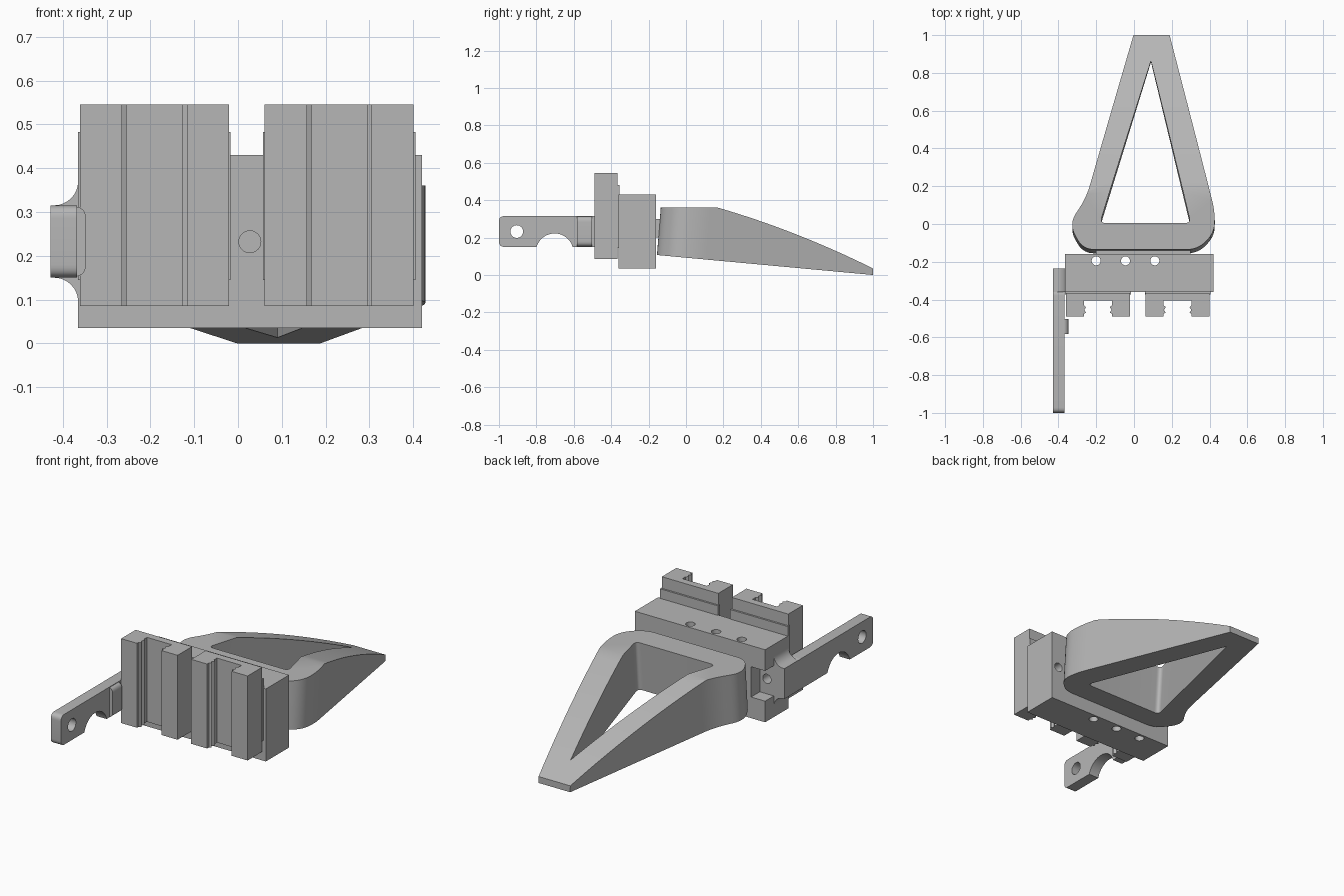
import bpy, bmesh, math
from mathutils import Vector

cube = bpy.data.objects.get("Cube")
if cube:
    bpy.data.objects.remove(cube, do_unlink=True)

grey = bpy.data.materials.new("plain_grey")
grey.use_nodes = True
grey.diffuse_color = (0.47, 0.47, 0.47, 1)
grey.node_tree.nodes["Principled BSDF"].inputs["Base Color"].default_value = grey.diffuse_color


def place(axis, u, v, w):
    """Put profile point (u, v) at depth w along the axis."""
    return {"x": (w, u, v), "y": (u, w, v), "z": (u, v, w)}[axis]


def prism(name, pts, axis, a, b, lean=0.0):
    """Extrude a closed profile from a to b; lean shears it along v."""
    bm = bmesh.new()
    rings = [[bm.verts.new(place(axis, u, v + lean * w, w)) for u, v in pts] for w in (a, b)]
    n = len(pts)
    bm.faces.new(rings[0])
    bm.faces.new(rings[1][::-1])
    for i in range(n):
        j = (i + 1) % n
        bm.faces.new((rings[0][i], rings[1][i], rings[1][j], rings[0][j]))
    bmesh.ops.recalc_face_normals(bm, faces=bm.faces)
    mesh = bpy.data.meshes.new(name)
    bm.to_mesh(mesh)
    bm.free()
    mesh.materials.append(grey)
    ob = bpy.data.objects.new(name, mesh)
    bpy.context.collection.objects.link(ob)
    return ob


def rect(u0, u1, v0, v1, r=0.0):
    return [(u0, v0, r), (u1, v0, r), (u1, v1, r), (u0, v1, r)]


def rounded(corners, steps=8):
    """Replace each corner (u, v, reach) by a smooth curve."""
    out = []
    for i, (u, v, r) in enumerate(corners):
        c = Vector((u, v))
        if r == 0:
            out.append((u, v))
            continue
        p = c + (Vector(corners[i - 1][:2]) - c).normalized() * r
        q = c + (Vector(corners[(i + 1) % len(corners)][:2]) - c).normalized() * r
        for k in range(steps + 1):
            t = k / steps
            out.append(tuple(p * (1 - t) ** 2 + c * 2 * t * (1 - t) + q * t * t))
    return out


def circle(u, v, r, n=32):
    return [(u + r * math.cos(2 * math.pi * k / n), v + r * math.sin(2 * math.pi * k / n))
            for k in range(n)]


def box(name, x, y, z):
    return prism(name, [p[:2] for p in rect(*x, *y)], "z", *z)


def combine(ob, tool, operation="DIFFERENCE"):
    """Apply a boolean and remove its cutter."""
    mod = ob.modifiers.new("cut", "BOOLEAN")
    mod.operation, mod.solver, mod.object = operation, "EXACT", tool
    tool.hide_render = True
    deps = bpy.context.evaluated_depsgraph_get()
    mesh = bpy.data.meshes.new_from_object(ob.evaluated_get(deps))
    ob.modifiers.clear()
    ob.data = mesh
    bpy.data.objects.remove(tool, do_unlink=True)


def smooth(ob):
    ob.data.shade_smooth()
    ob.data.set_sharp_from_angle(angle=math.radians(25))


# Base block with drilled holes and the notch at its rear right corner
base = box("base_block", (-0.365, 0.42), (-0.36, -0.16), (0.035, 0.43))
combine(base, box("notch_cutter", (-0.5, -0.28), (-0.235, -0.1), (0.15, 0.315)))
for x in (-0.2, -0.045, 0.11):
    combine(base, prism("pin_cutter", circle(x, -0.195, 0.024), "z", -0.1, 0.6))
for dx in (-0.35, 0, 0.35):
    combine(base, prism("bolt_cutter", circle(0.027 + dx, 0.232, 0.025), "y", -0.5, 0))
smooth(base)

# Two channelled front rails on thin backing plates
half_slot = [(0.17, -0.365), (0.17, -0.49), (0.074, -0.49), (0.074, -0.475),
             (0.063, -0.47), (0.072, -0.455), (0.063, -0.44), (0.074, -0.43), (0.074, -0.405)]
for side, cx in (("right", -0.191), ("left", 0.231)):
    pts = [(cx + x, y) for x, y in half_slot] + [(cx - x, y) for x, y in reversed(half_slot)]
    prism(side + "_rail", pts, "z", 0.085, 0.545)
    box(side + "_backing_plate", (cx - 0.174, cx + 0.174), (-0.372, -0.355), (0.145, 0.482))

# Side arm with end hole and arched relief
arm = prism("side_arm", rounded(rect(-1, -0.35, 0.15, 0.315, 0.03)), "x", -0.428, -0.367)
combine(arm, prism("hole_cutter", circle(-0.905, 0.232, 0.034), "x", -0.6, -0.2))
combine(arm, prism("arch_cutter", circle(-0.7025, 0.122, 0.1, 48), "x", -0.6, -0.2))
smooth(arm)
pad = prism("arm_pad", rounded(rect(-0.42, -0.347, 0.152, 0.313, 0.03)), "y", -0.583, -0.503)
smooth(pad)

# Filleted foot joining the arm to the base
r = 0.055
arc = [(-0.42 + r * math.cos(a), r * math.sin(a))
       for a in [-math.pi / 2 * k / 8 for k in range(9)]]
upper = [(x, 0.37 + d) for x, d in arc]
lower = [(x, 0.095 - d) for x, d in reversed(arc)]
foot = prism("arm_foot", upper + [(-0.428, 0.315), (-0.428, 0.15)] + lower, "y", -0.36, -0.235)
smooth(foot)

# Open wedge frame: leaning outline trimmed by the side profile
lean = 0.08
outer = [(0.018, 1.1, 0), (-0.252, 0.14, 0.07), (-0.345, 0, 0.07), (-0.27, -0.135, 0.06),
         (0.34, -0.135, 0.06), (0.43, -0.04, 0.06), (0.425, 0.08, 0.05), (0.17, 1.1, 0)]
inner = [(0.09, 0.885, 0), (-0.18, 0.005, 0.03), (0.3, 0.005, 0.03)]


def leaning(name, corners, a, b):
    return prism(name, [(x, y - 0.36 * lean) for x, y in rounded(corners)], "z", a, b, lean)


frame = leaning("wedge_frame", outer, -0.1, 0.6)
slope = [(0.17 + 0.83 * t, 0.36 - 0.325 * t + 0.085 * t * (1 - t))
         for t in [k / 16 for k in range(17)]]
side = [(-0.3, 0.12), (-0.3, 0.36)] + slope + [(1, 0)]
combine(frame, prism("side_profile", side, "x", -0.6, 0.6), "INTERSECT")
combine(frame, leaning("window_cutter", inner, -0.2, 0.7))
smooth(frame)

# Short bridge between frame and base
box("frame_bridge", (-0.2, 0.3), (-0.17, -0.13), (0.2, 0.3))
